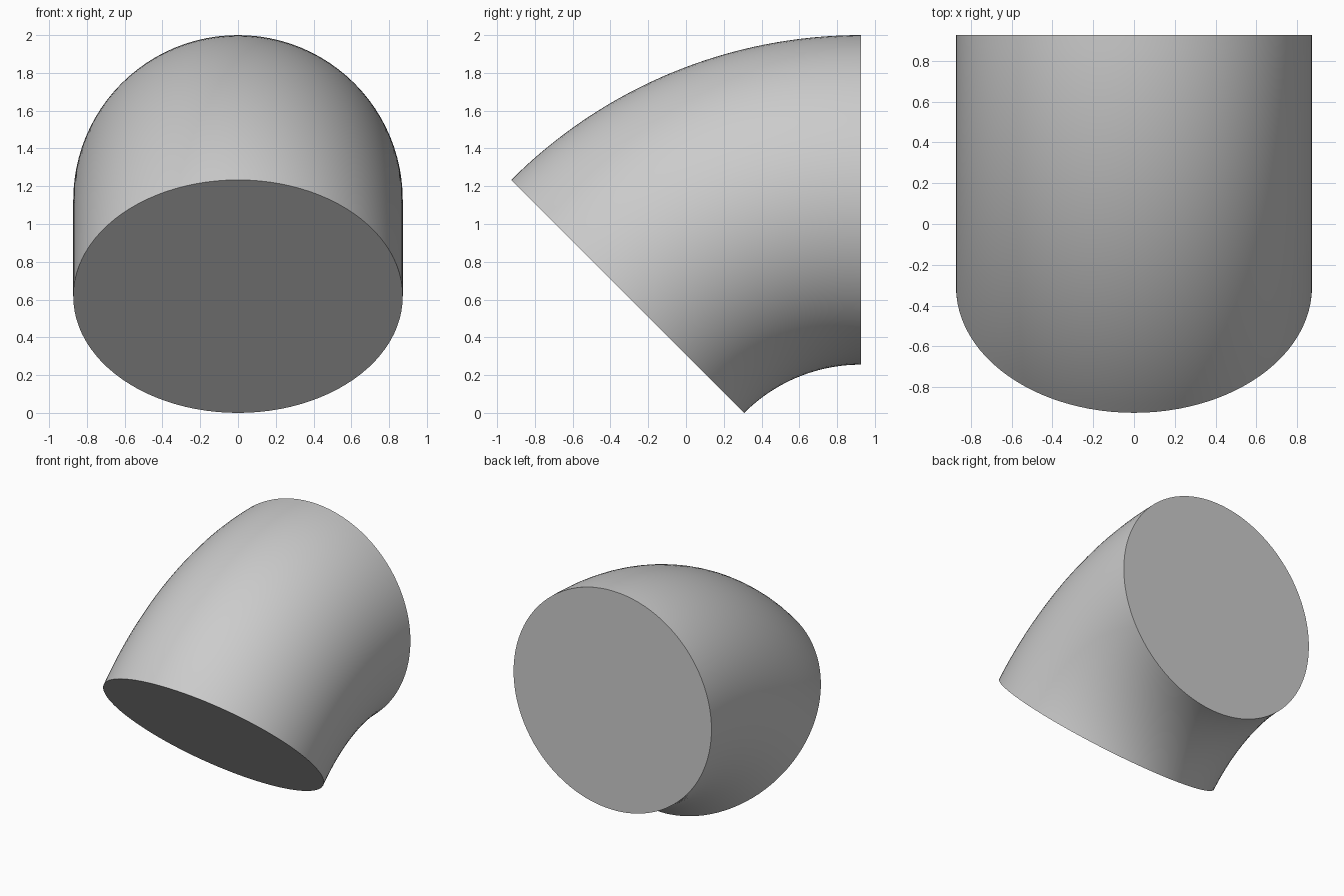
import bpy
import bmesh
import math
from mathutils import Matrix, Vector

cube = bpy.data.objects.get("Cube")
if cube:
    bpy.data.objects.remove(cube, do_unlink=True)

# Bend proportions: the centreline radius is twice the tube radius
HEIGHT = 2.0
ANGLE = math.radians(45)
TUBE = HEIGHT / (3 - math.cos(ANGLE))
BACK = 1.5 * TUBE * math.sin(ANGLE)
PIVOT = Vector((0, BACK, HEIGHT - 3 * TUBE))

# Plain grey material
grey = bpy.data.materials.new("plain_grey")
grey.use_nodes = True
colour = (0.6, 0.6, 0.6, 1)
grey.diffuse_color = colour
grey.node_tree.nodes["Principled BSDF"].inputs["Base Color"].default_value = colour

# Back disc, swept around the pivot to the slanted front end
bm = bmesh.new()
place = Matrix.Translation(PIVOT + Vector((0, 0, 2 * TUBE))) @ Matrix.Rotation(math.pi / 2, 4, 'X')
bmesh.ops.create_circle(bm, segments=96, radius=TUBE, matrix=place)
bmesh.ops.spin(bm, geom=bm.verts[:] + bm.edges[:], cent=PIVOT, axis=(1, 0, 0),
               angle=ANGLE, steps=32, use_duplicate=False)

# Flat end caps
bmesh.ops.holes_fill(bm, edges=[e for e in bm.edges if e.is_boundary], sides=0)
bmesh.ops.recalc_face_normals(bm, faces=bm.faces[:])

mesh = bpy.data.meshes.new("pipe_elbow")
bm.to_mesh(mesh)
bm.free()
mesh.materials.append(grey)
elbow = bpy.data.objects.new("pipe_elbow", mesh)
bpy.context.collection.objects.link(elbow)

# Smooth bend with crisp rims
bpy.ops.object.select_all(action='DESELECT')
elbow.select_set(True)
bpy.context.view_layer.objects.active = elbow
bpy.ops.object.shade_smooth_by_angle(angle=math.radians(30))
